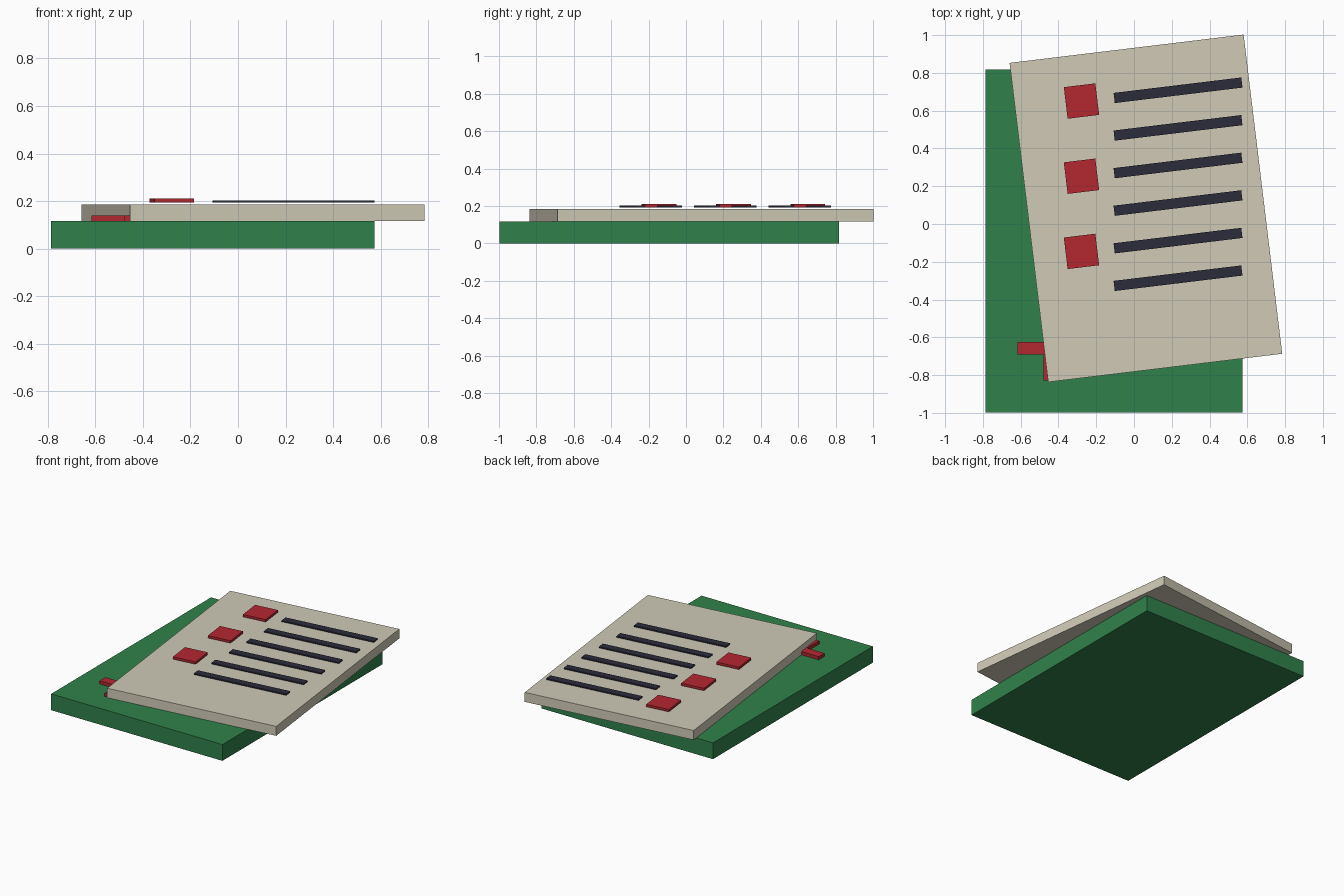
import bpy
import math

if "Cube" in bpy.data.objects:
    bpy.data.objects.remove(bpy.data.objects["Cube"])

TILT = math.radians(6.9)


def material(name, color):
    m = bpy.data.materials.new(name)
    m.diffuse_color = (*color, 1)
    m.use_nodes = True
    m.node_tree.nodes["Principled BSDF"].inputs["Base Color"].default_value = m.diffuse_color
    return m


GREEN = material("green", (0.03, 0.22, 0.07))
PAPER = material("paper", (0.63, 0.59, 0.47))
RED = material("red", (0.45, 0.02, 0.03))
INK = material("ink", (0.025, 0.025, 0.045))


def box(name, center, size, z0, z1, mat, angle=0.0):
    """Box standing between heights z0 and z1, turned about z."""
    bpy.ops.mesh.primitive_cube_add(size=1, location=(*center, (z0 + z1) / 2),
                                    rotation=(0, 0, angle))
    ob = bpy.context.object
    ob.name = name
    ob.scale = (*size, z1 - z0)
    ob.data.materials.append(mat)
    return ob


# Backing board
box("board", (-0.106, -0.09), (1.362, 1.816), 0, 0.117, GREEN)

# Cross on the board, mostly tucked under the sheet
cross = (-0.447, -0.658)
box("cross_horizontal", cross, (0.34, 0.066), 0.117, 0.14, RED)
box("cross_vertical", cross, (0.066, 0.34), 0.117, 0.14, RED)

# Tilted thick sheet
box("sheet", (0.063, 0.083), (1.248, 1.702), 0.117, 0.185, PAPER, TILT)

# Text lines
for i in range(6):
    box(f"line_{i + 1}", (0.233, 0.708 - 0.199 * i), (0.681, 0.054),
        0.193, 0.202, INK, TILT)

# Check squares
for i in range(3):
    box(f"square_{i + 1}", (-0.278, 0.651 - 0.398 * i), (0.168, 0.168),
        0.193, 0.21, RED, TILT)
